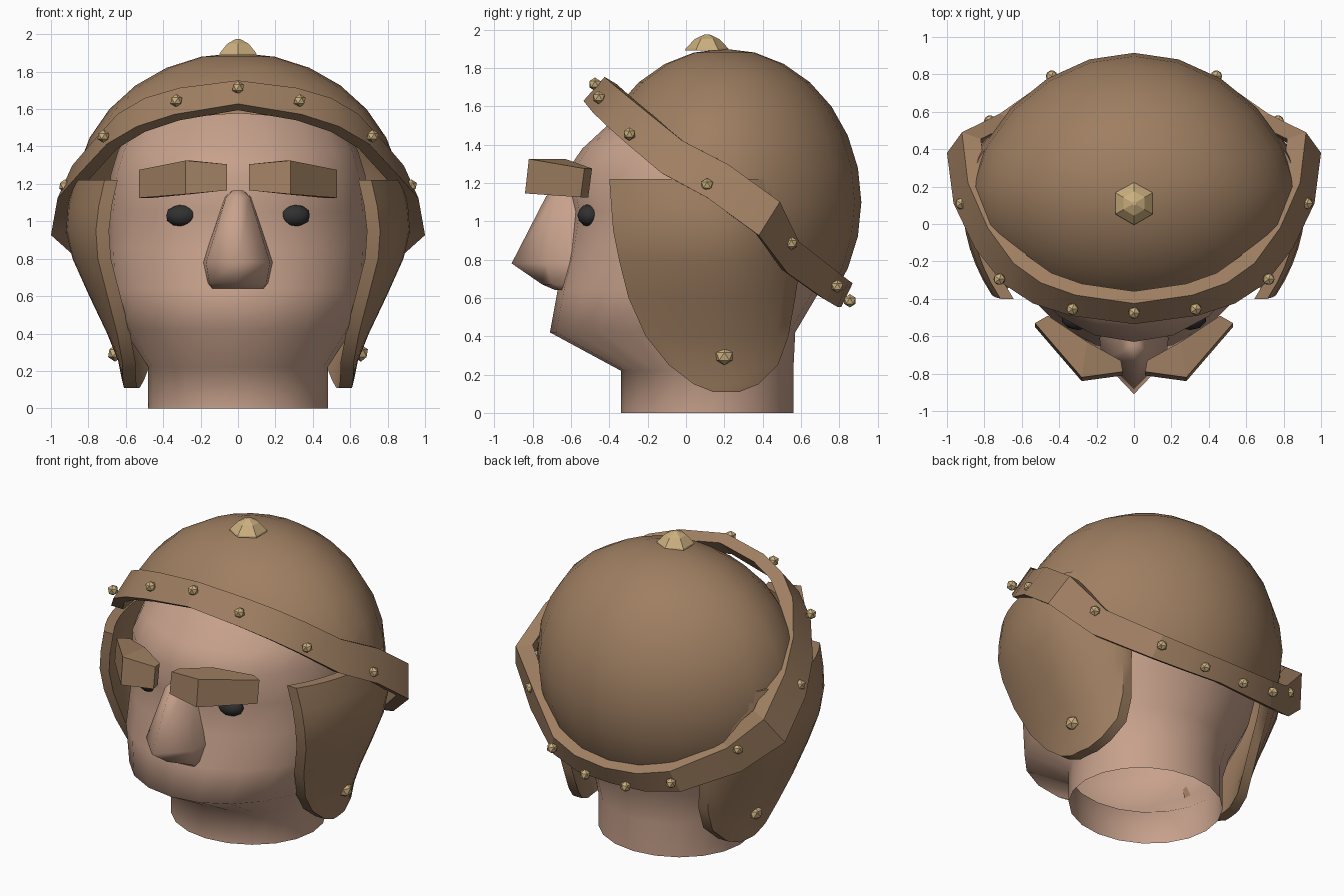
import bpy, bmesh
from math import sin, cos, pi, radians, sqrt
from mathutils import Matrix, Vector

if "Cube" in bpy.data.objects:
    bpy.data.objects.remove(bpy.data.objects["Cube"], do_unlink=True)


def material(name, r, g, b):
    m = bpy.data.materials.new(name)
    m.use_nodes = True
    m.diffuse_color = (r, g, b, 1)
    m.node_tree.nodes["Principled BSDF"].inputs["Base Color"].default_value = (r, g, b, 1)
    return m


SKIN = material("skin", 0.57, 0.355, 0.26)
LEATHER = material("brown leather", 0.345, 0.21, 0.12)
BRASS = material("brass", 0.60, 0.43, 0.21)
DARK = material("dark eyes", 0.03, 0.03, 0.03)


def finish(name, bm, mat, angle=None):
    bmesh.ops.recalc_face_normals(bm, faces=bm.faces[:])
    me = bpy.data.meshes.new(name)
    bm.to_mesh(me)
    bm.free()
    me.materials.append(mat)
    ob = bpy.data.objects.new(name, me)
    bpy.context.collection.objects.link(ob)
    if angle:
        bpy.ops.object.select_all(action='DESELECT')
        ob.select_set(True)
        bpy.context.view_layer.objects.active = ob
        bpy.ops.object.shade_smooth_by_angle(angle=radians(angle))
    return ob


def loft(name, rings, mat, angle=None, bottom=True, top=True, loop=False):
    """Skin closed rings of points; loop joins the last ring to the first."""
    bm = bmesh.new()
    vs = [[bm.verts.new(p) for p in ring] for ring in rings]
    pairs = list(zip(vs, vs[1:]))
    if loop:
        pairs.append((vs[-1], vs[0]))
    for a, b in pairs:
        for i in range(len(a)):
            j = (i + 1) % len(a)
            bm.faces.new((a[i], a[j], b[j], b[i]))
    if bottom and not loop:
        bm.faces.new(vs[0])
    if top and not loop:
        bm.faces.new(vs[-1])
    return finish(name, bm, mat, angle)


def ball(name, centre, size, mat, detail=1, angle=None):
    bm = bmesh.new()
    bmesh.ops.create_icosphere(bm, subdivisions=detail, radius=1)
    bm.transform(Matrix.Translation(centre) @ Matrix.Diagonal((*size, 1)))
    return finish(name, bm, mat, angle)


# Head and open neck: z, half width, front y, back y
HEAD = [(0, .48, -.34, .56), (.22, .48, -.34, .56), (.42, .61, -.71, .57),
        (.64, .69, -.67, .70), (.85, .70, -.62, .78), (1.05, .70, -.59, .81),
        (1.25, .68, -.63, .80), (1.38, .64, -.54, .76), (1.5, .57, -.41, .70),
        (1.62, .46, -.29, .58), (1.72, .3, -.1, .4)]
N = 20
rings = []
for z, w, f, b in HEAD:
    rings.append([(w * sin(2 * pi * i / N),
                   (f + b) / 2 - (b - f) / 2 * cos(2 * pi * i / N), z) for i in range(N)])
loft("head", rings, SKIN, 75, bottom=False)

# Nose: z, half width, tip y, side y
rings = []
for z, w, tip, side in [(.64, .15, -.68, -.66), (.67, .17, -.75, -.70),
                        (.78, .19, -.91, -.73), (1.13, .07, -.73, -.68), (1.165, .03, -.68, -.65)]:
    rings.append([(-w, -.56, z), (-w * .9, side, z), (0, tip, z), (w * .9, side, z), (w, -.56, z)])
loft("nose", rings, SKIN, 80)

# Dome, narrowed towards the back and cut off along the tilted rim
bm = bmesh.new()
bmesh.ops.create_uvsphere(bm, u_segments=20, v_segments=14, radius=1)
for v in bm.verts:
    v.co.x *= 1 - .13 * max(0, v.co.y)
bm.transform(Matrix.Translation((0, .2, 1.1)) @ Matrix.Diagonal((.88, .715, .8, 1)))
bmesh.ops.bisect_plane(bm, geom=bm.verts[:] + bm.edges[:] + bm.faces[:],
                       plane_co=(0, 0, 1.28), plane_no=(0, .8, 1), clear_inner=True)
finish("helmet_dome", bm, LEATHER, 40)

# Rim band: plan of its lower outer edge, swept round the dome
HALF = [(0, -.535), (.34, -.49), (.54, -.425), (.70, -.32), (.85, -.13), (.965, .11),
        (1.0, .38), (.78, .53), (.47, .73), (.25, .79), (0, .81)]
PATH = HALF + [(-x, y) for x, y in HALF[-2:0:-1]]


def rim_section(x, y):
    low = Vector((x, y, 1.20 - .8 * y - .06 * abs(x) + .6 * max(0, abs(x) - .85)))
    high = Vector((x * .92, y + .11 - .05 * (y > .4), low.z + .125 + .05 * abs(x)))
    pts = [low, high]
    for p, k in ((high, .89), (low, .92)):
        q = Vector((p.x * k, .17 + (p.y - .17) * k, p.z))
        q.z -= .6 * (q.y - p.y)
        pts.append(q)
    return pts


loft("helmet_rim", [rim_section(x, y) for x, y in PATH], LEATHER, 20, loop=True)

# Rivets along the rim
RIVETS = [(0, -.475, 1.715), (.33, -.455, 1.645), (.72, -.295, 1.455), (.925, .11, 1.19),
          (.77, .55, .885), (.44, .79, .66), (.15, .855, .585)]
for i, (x, y, z) in enumerate(RIVETS):
    for s in ((1, -1) if x else (1,)):
        ball(f"rim_rivet_{i}_{'left' if s > 0 else 'right'}", (s * x, y, z), (.035,) * 3, BRASS)

# Crown knob
rings = []
for z, r in [(1.89, .115), (1.90, .112), (1.95, .065), (1.975, .012)]:
    rings.append([(r * sin(pi * i / 3), .11 + r * cos(pi * i / 3), z) for i in range(6)])
loft("crown_knob", rings, BRASS)

# Cheek flaps, wrapped round the head: z, front y, back y, widest x
FLAP = [(.11, .14, .28, .61), (.15, .04, .38, .62), (.25, -.09, .48, .64),
        (.40, -.21, .535, .70), (.60, -.30, .57, .795), (.80, -.35, .60, .885),
        (.95, -.38, .61, .92), (1.08, -.39, .61, .91), (1.22, -.40, .61, .88)]
COLS = 13
for s, side in ((1, "left"), (-1, "right")):
    rings = []
    for z, f, b, w in FLAP:
        ys = [f + (b - f) * i / (COLS - 1) for i in range(COLS)]
        outer = [(w * sqrt(1 - ((y - .15) / (.94 if y < .15 else .6)) ** 2), y) for y in ys]
        inner = [(x - .07, y) for x, y in reversed(outer)]
        rings.append([(s * x, y, z) for x, y in outer + inner])
    loft(f"{side}_cheek_flap", rings, LEATHER, 40)
    ball(f"{side}_flap_rivet", (s * .657, .2, .295), (.042, .05, .046), BRASS)

    # Eye
    ball(f"{side}_eye", (s * .30, -.505, 1.03), (.088, .062, .06), DARK, 2, 40)

    # Eyebrow bent in the middle: outer point, inner point, bottom z, top z
    rings = []
    for (ox, oy), (ix, iy), lo, hi in [((.06, -.81), (.07, -.75), 1.165, 1.305),
                                       ((.28, -.84), (.25, -.65), 1.145, 1.325),
                                       ((.53, -.55), (.46, -.51), 1.125, 1.275)]:
        rings.append([(s * ox, oy, lo), (s * ox, oy + .02, hi),
                      (s * ix, iy + .02, hi), (s * ix, iy, lo)])
    loft(f"{side}_eyebrow", rings, LEATHER)
